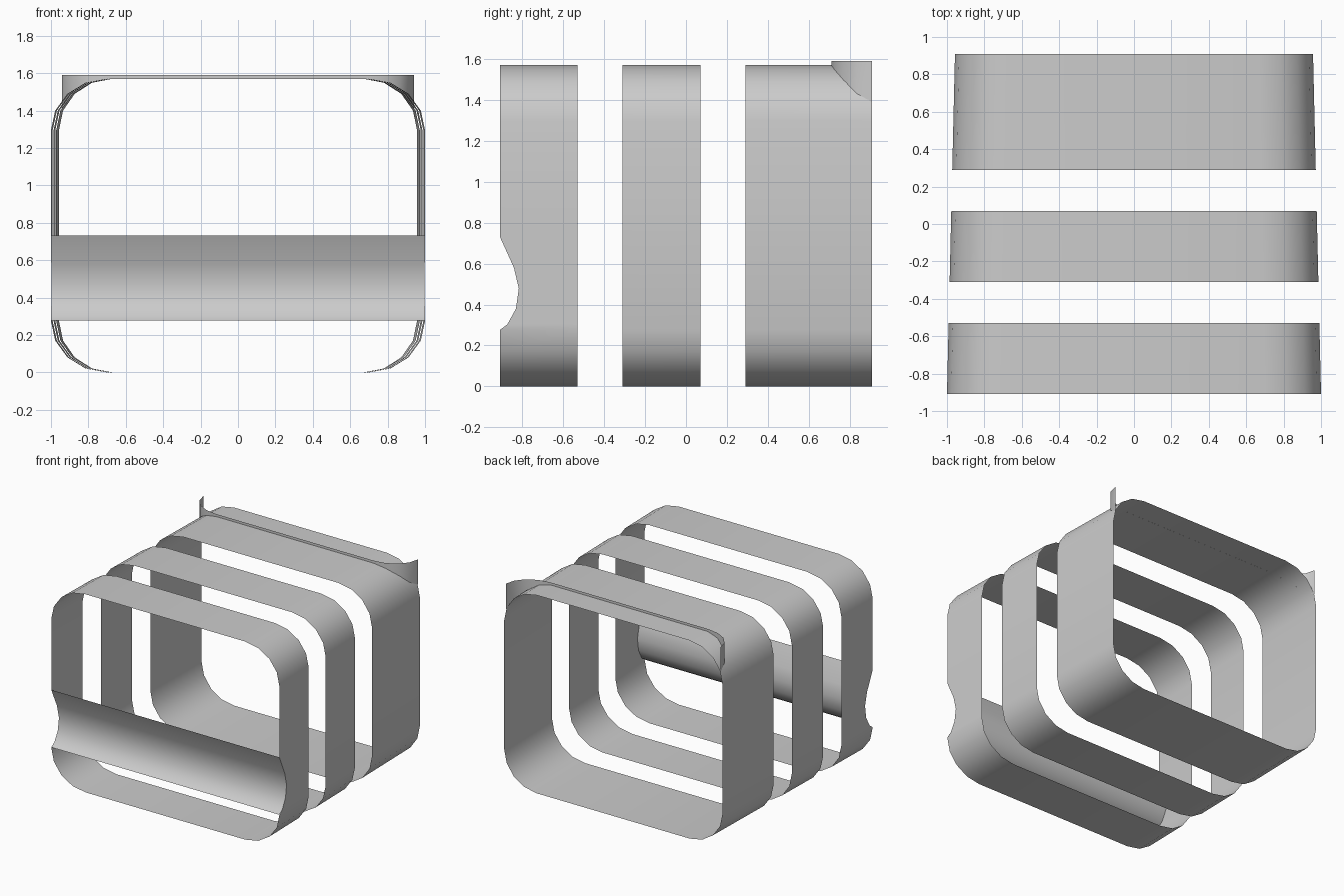
import bpy
import bmesh
import math

if "Cube" in bpy.data.objects:
    bpy.data.objects.remove(bpy.data.objects["Cube"])

HEIGHT = 1.57
RX, RZ = 0.30, 0.275      # corner radii
STEPS = 4                 # facets per corner
# front recess outline as (y, z), bottom to top
SCOOP = [(-0.91, 0.277), (-0.873, 0.303), (-0.831, 0.38),
         (-0.817, 0.478), (-0.841, 0.58), (-0.91, 0.732)]


def half_width(y):
    """The shell narrows slightly toward the back."""
    return 1.0 - 0.0235 * (y + 0.91)


def make_object(name, verts, faces):
    mesh = bpy.data.meshes.new(name)
    mesh.from_pydata(verts, [], faces)
    bm = bmesh.new()
    bm.from_mesh(mesh)
    bmesh.ops.recalc_face_normals(bm, faces=bm.faces)
    bm.to_mesh(mesh)
    bm.free()
    obj = bpy.data.objects.new(name, mesh)
    bpy.context.collection.objects.link(obj)
    bpy.ops.object.select_all(action='DESELECT')
    obj.select_set(True)
    bpy.context.view_layer.objects.active = obj
    bpy.ops.object.shade_smooth_by_angle(angle=math.radians(35))
    return obj


def section(y_front, side=()):
    """Rounded-rectangle loop as (x, z, front y); side adds points on the walls."""
    angles = [math.pi / 2 * i / STEPS for i in range(STEPS + 1)]
    low = [(1 - RX + RX * math.sin(a), RZ * (1 - math.cos(a)), y_front) for a in angles]
    high = [(x, HEIGHT - z, y_front) for x, z, _ in reversed(low)]
    right = low + [(1.0, z, y) for y, z in side] + high
    return right + [(-x, z, y) for x, z, y in reversed(right)]


def band(name, y_front, y_back, side=()):
    loop = section(y_front, side)
    n = len(loop)
    verts = [(x * half_width(y), y, z) for x, z, y in loop]
    verts += [(x * half_width(y_back), y_back, z) for x, z, _ in loop]
    faces = [(i, (i + 1) % n, n + (i + 1) % n, n + i) for i in range(n)]
    return make_object(name, verts, faces)


def strip(name, lower, upper):
    n = len(lower)
    faces = [(i, i + 1, n + i + 1, n + i) for i in range(n - 1)]
    return make_object(name, lower + upper, faces)


def roof_z(x, y):
    """Height of the shell's upper surface at x, y."""
    s = max(0.0, (abs(x) / half_width(y) - (1 - RX)) / RX)
    return HEIGHT - RZ + RZ * math.sqrt(max(0.0, 1 - s * s))


# Three open shell bands, the first one notched by the recess
band("front_band", -0.91, -0.53, SCOOP[1:])
band("middle_band", -0.31, 0.07)
band("rear_band", 0.29, 0.91)

# Curved recess panel across the front
strip("front_recess",
      [(-half_width(y), y, z) for y, z in SCOOP],
      [(half_width(y), y, z) for y, z in SCOOP])

# Upright lip that curves round the rear of the roof
plan = []
for i in range(STEPS + 1):
    a = math.pi / 2 * i / STEPS
    plan.append((0.69 + 0.25 * math.sin(a), 0.91 - 0.20 * math.cos(a)))
plan = [(-x, y) for x, y in reversed(plan)] + plan
strip("rear_roof_lip",
      [(x, y, roof_z(x, y)) for x, y in plan],
      [(x, y, 1.59) for x, y in plan])
